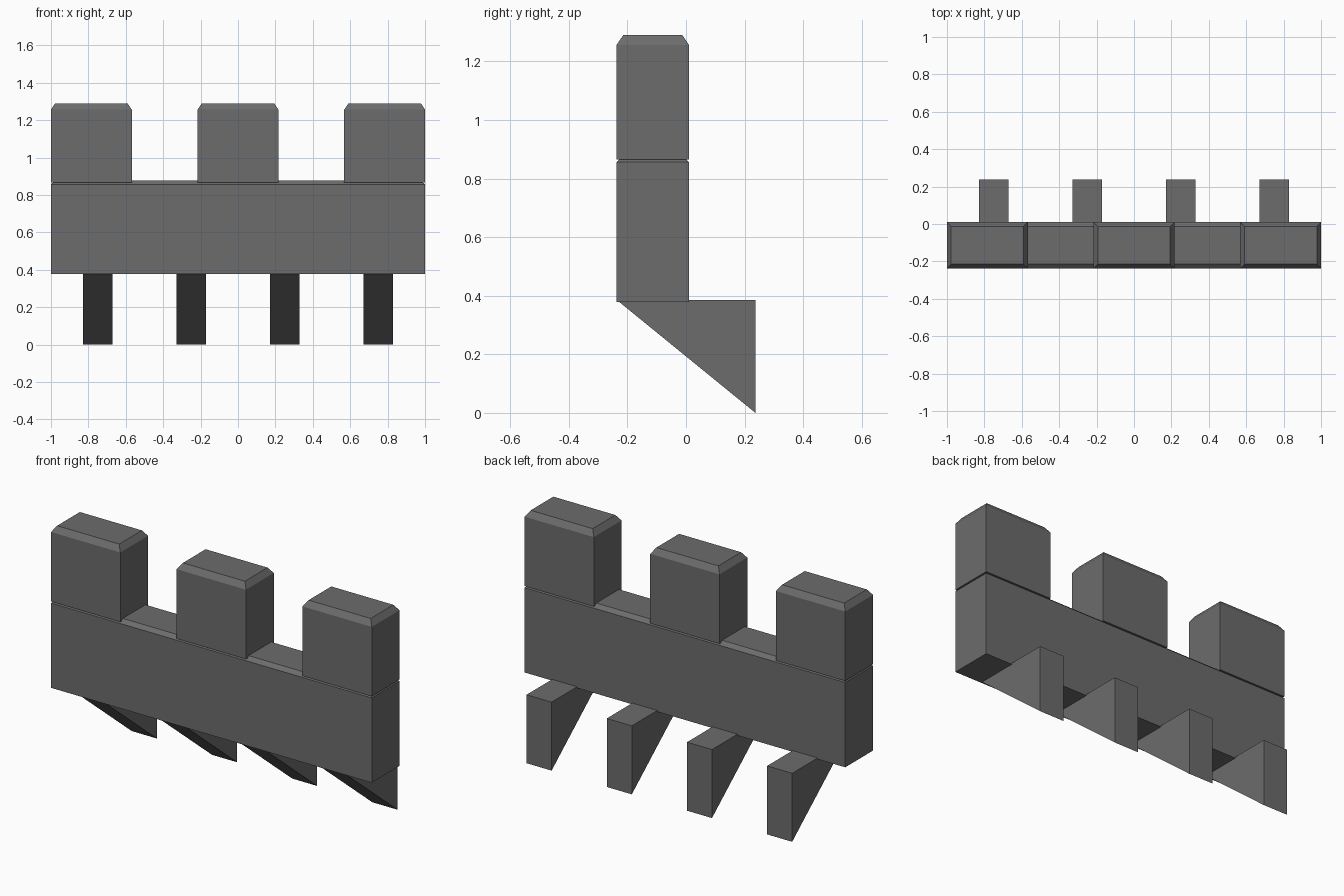
import bpy
import bmesh

if "Cube" in bpy.data.objects:
    bpy.data.objects.remove(bpy.data.objects["Cube"])

stone = bpy.data.materials.new("dark_grey_stone")
stone.diffuse_color = (0.15, 0.15, 0.15, 1)
stone.use_nodes = True
stone.node_tree.nodes["Principled BSDF"].inputs["Base Color"].default_value = stone.diffuse_color

FRONT, BACK = -0.237, 0.01   # wall faces in y
INSET = 0.032                # chamfer width


def add_object(name, bm):
    bmesh.ops.recalc_face_normals(bm, faces=bm.faces)
    mesh = bpy.data.meshes.new(name)
    bm.to_mesh(mesh)
    bm.free()
    mesh.materials.append(stone)
    obj = bpy.data.objects.new(name, mesh)
    bpy.context.collection.objects.link(obj)
    return obj


def chamfered_block(name, x0, x1, z0, z_shoulder, z_top):
    """Block whose top face is inset and raised to form a sloped rim."""
    bm = bmesh.new()
    base = bm.faces.new([bm.verts.new(p) for p in (
        (x0, FRONT, z0), (x1, FRONT, z0), (x1, BACK, z0), (x0, BACK, z0))])
    ext = bmesh.ops.extrude_face_region(bm, geom=[base], use_keep_orig=True)
    for v in [g for g in ext["geom"] if isinstance(g, bmesh.types.BMVert)]:
        v.co.z = z_shoulder
    bmesh.ops.recalc_face_normals(bm, faces=bm.faces)
    top = [f for f in bm.faces if all(v.co.z > z_shoulder - 1e-4 for v in f.verts)]
    bmesh.ops.inset_region(bm, faces=top, thickness=INSET)
    for v in top[0].verts:
        v.co.z = z_top
    return add_object(name, bm)


def bracket(name, cx, width):
    """Triangular support, extruded along x."""
    bm = bmesh.new()
    profile = ((-0.237, 0.386), (0.237, 0.386), (0.237, 0.0))
    face = bm.faces.new([bm.verts.new((cx - width / 2, y, z)) for y, z in profile])
    ext = bmesh.ops.extrude_face_region(bm, geom=[face], use_keep_orig=True)
    for v in [g for g in ext["geom"] if isinstance(g, bmesh.types.BMVert)]:
        v.co.x += width
    return add_object(name, bm)


# Wall band
chamfered_block("parapet_wall", -1, 1, 0.379, 0.857, 0.877)

# Three merlons along the top
for i, cx in enumerate((-0.784, 0, 0.784)):
    chamfered_block(f"merlon_{i + 1}", cx - 0.216, cx + 0.216, 0.866, 1.257, 1.29)

# Four wedge brackets underneath
for i in range(4):
    bracket(f"support_bracket_{i + 1}", -0.75 + 0.5 * i, 0.156)
